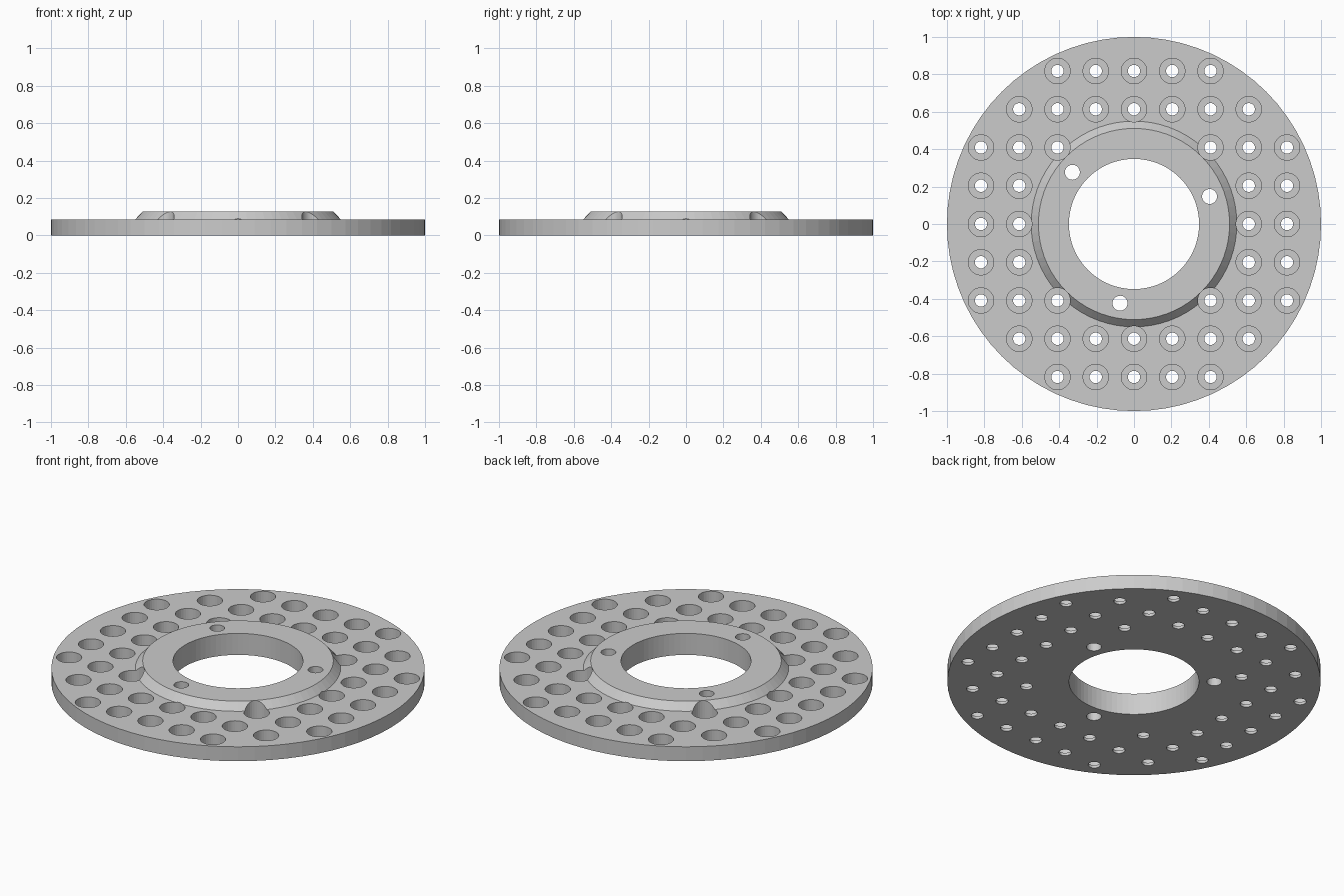
import bpy
import bmesh
from math import cos, sin, pi, hypot, radians

if "Cube" in bpy.data.objects:
    bpy.data.objects.remove(bpy.data.objects["Cube"], do_unlink=True)

grey = bpy.data.materials.new("plain grey")
grey.use_nodes = True
colour = (0.6, 0.6, 0.6, 1)
grey.diffuse_color = colour
grey.node_tree.nodes["Principled BSDF"].inputs["Base Color"].default_value = colour


def lathe(bm, profile, sides, centre=(0, 0), ring=False):
    """Turn a (radius, z) profile about a vertical axis; cap it or close it as a ring."""
    loops = []
    for r, z in profile:
        loops.append([bm.verts.new((centre[0] + r * cos(2 * pi * k / sides),
                                    centre[1] + r * sin(2 * pi * k / sides), z))
                      for k in range(sides)])
    pairs = list(zip(loops, loops[1:]))
    if ring:
        pairs.append((loops[-1], loops[0]))
    else:
        bm.faces.new(loops[0][::-1])
        bm.faces.new(loops[-1])
    for a, b in pairs:
        for k in range(sides):
            n = (k + 1) % sides
            bm.faces.new((a[k], a[n], b[n], b[k]))


def make_object(name, bm):
    bmesh.ops.recalc_face_normals(bm, faces=bm.faces)
    mesh = bpy.data.meshes.new(name)
    bm.to_mesh(mesh)
    bm.free()
    mesh.materials.append(grey)
    obj = bpy.data.objects.new(name, mesh)
    bpy.context.collection.objects.link(obj)
    return obj


# Round plate with a raised, bevelled hub and a central bore
bore, rim, plate_top, hub_top = 0.348, 1.0, 0.085, 0.127
bm = bmesh.new()
lathe(bm, [(bore, 0), (rim, 0), (rim, plate_top), (0.55, plate_top),
           (0.511, hub_top), (bore, hub_top)], 72, ring=True)
plate = make_object("perforated_plate", bm)

# Counterbored holes on a square grid, kept between the hub and the rim
bm = bmesh.new()
pitch, floor = 0.2045, 0.017
for i in range(-4, 5):
    for j in range(-4, 5):
        if 2.8 < hypot(i, j) < 4.6:
            lathe(bm, [(0.033, -0.1), (0.033, floor), (0.068, floor), (0.068, 0.3)],
                  32, (i * pitch, j * pitch))

# Three plain mounting holes through the hub
for angle in (20, 140, 260):
    a = radians(angle)
    lathe(bm, [(0.04, -0.1), (0.04, 0.3)], 32, (0.43 * cos(a), 0.43 * sin(a)))
cutter = make_object("hole_cutter", bm)
cutter.hide_render = True

# Drill the holes
drill = plate.modifiers.new("drill", "BOOLEAN")
drill.operation = "DIFFERENCE"
drill.solver = "EXACT"
drill.object = cutter
bpy.context.view_layer.objects.active = plate
plate.select_set(True)
bpy.ops.object.modifier_apply(modifier=drill.name)
bpy.data.objects.remove(cutter, do_unlink=True)
